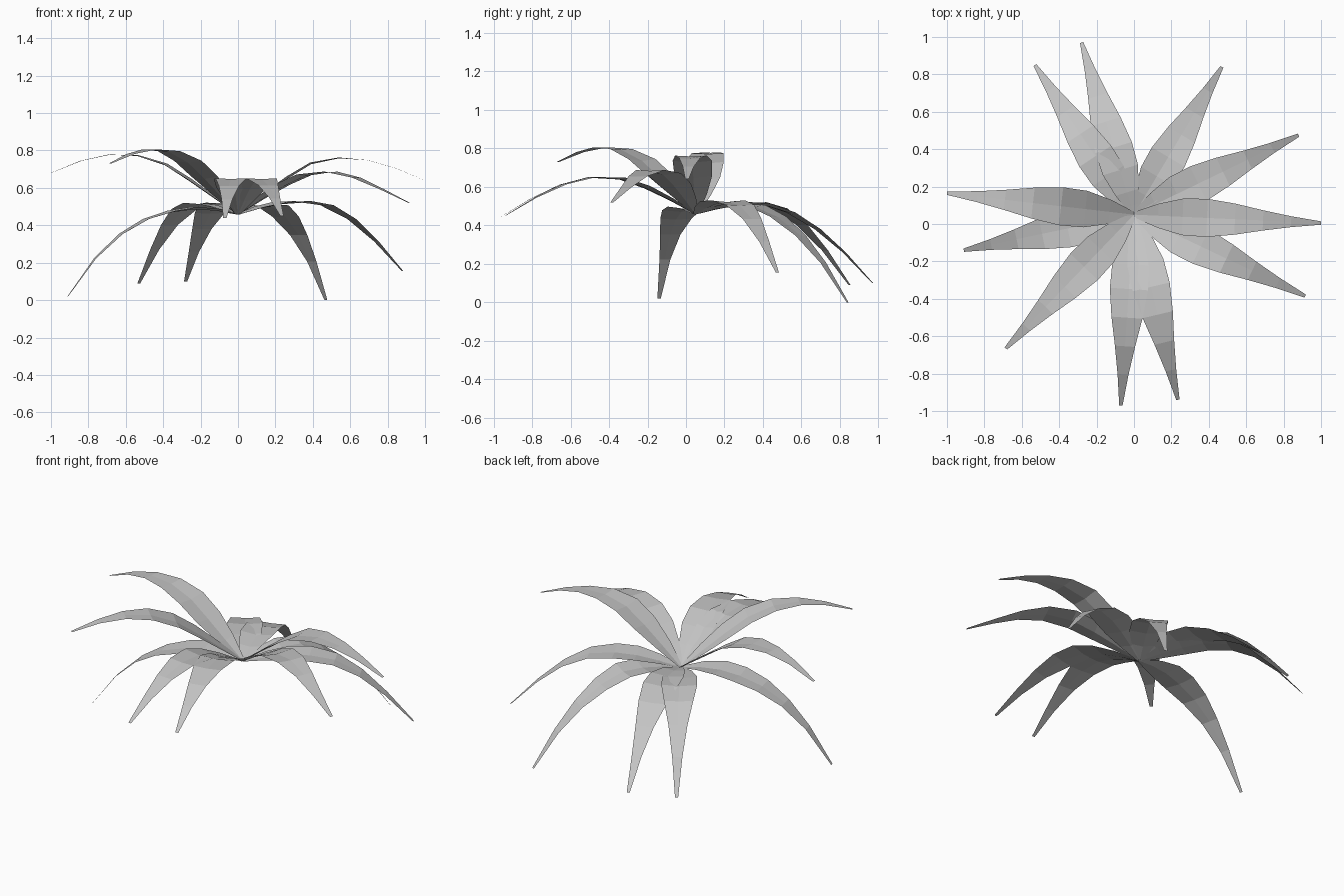
import bpy, math
from mathutils import Vector

if "Cube" in bpy.data.objects:
    bpy.data.objects.remove(bpy.data.objects["Cube"])

# One flat colour for the whole plant
mat = bpy.data.materials.new("leaf_grey")
mat.diffuse_color = (0.55, 0.55, 0.55, 1)
mat.use_nodes = True
mat.node_tree.nodes["Principled BSDF"].inputs["Base Color"].default_value = mat.diffuse_color

ROOT = Vector((0.0, 0.05))
ROOT_Z = 0.458
# Stations along a blade (fraction of reach) and half-width there
STATIONS = [0, 0.05, 0.13, 0.26, 0.39, 0.54, 0.69, 0.84, 1]
HALF = [0.014, 0.034, 0.065, 0.098, 0.102, 0.083, 0.054, 0.029, 0.009]

# Tip position (x, y) and arch heights at 20, 40, 60, 80, 100 % of the reach
LEAVES = [
    ((-0.28, 0.97), (0.51, 0.508, 0.435, 0.295, 0.10)),
    ((-0.53, 0.85), (0.50, 0.515, 0.46, 0.31, 0.09)),
    ((0.47, 0.84), (0.50, 0.50, 0.41, 0.25, 0.0)),
    ((0.88, 0.475), (0.51, 0.525, 0.485, 0.35, 0.155)),
    ((1.0, 0.005), (0.61, 0.735, 0.76, 0.72, 0.64)),
    ((0.915, -0.385), (0.58, 0.67, 0.68, 0.61, 0.52)),
    ((0.235, -0.94), (0.57, 0.645, 0.64, 0.565, 0.45)),
    ((-0.07, -0.97), (0.57, 0.645, 0.64, 0.56, 0.44)),
    ((-0.685, -0.665), (0.61, 0.745, 0.805, 0.79, 0.73)),
    ((-0.91, -0.14), (0.492, 0.472, 0.405, 0.265, 0.02)),
    ((-1.0, 0.165), (0.60, 0.73, 0.78, 0.757, 0.68)),
]


def height(z, u):
    """Smooth curve through evenly spaced heights."""
    p = [2 * z[0] - z[1], *z, 2 * z[-1] - z[-2]]
    i = min(int(u * 5), 4)
    t = u * 5 - i
    a, b, c, d = p[i:i + 4]
    return 0.5 * (2 * b + (c - a) * t + (2 * a - 5 * b + 4 * c - d) * t ** 2
                  + (3 * b - a - 3 * c + d) * t ** 3)


def leaf(name, tip, heights):
    """Arching blade, folded slightly along its midrib near the base."""
    z = [ROOT_Z, *heights]
    reach = Vector(tip) - ROOT
    side = Vector((-reach.y, reach.x)).normalized()
    verts, faces = [], []
    for u, w in zip(STATIONS, HALF):
        mid = ROOT + reach * u
        h = height(z, u)
        fold = 0.1 * w * max(0.0, 1 - 1.4 * u)
        for s in (1, 0, -1):
            p = mid + side * w * s
            verts.append((p.x, p.y, h + (fold if s else -fold)))
    for i in range(len(STATIONS) - 1):
        for k in (0, 1):
            a = 3 * i + k
            faces.append((a, a + 1, a + 4, a + 3))
    me = bpy.data.meshes.new(name)
    me.from_pydata(verts, [], faces)
    me.materials.append(mat)
    ob = bpy.data.objects.new(name, me)
    bpy.context.collection.objects.link(ob)


for n, (tip, heights) in enumerate(LEAVES, 1):
    leaf(f"leaf_{n:02d}", tip, heights)
